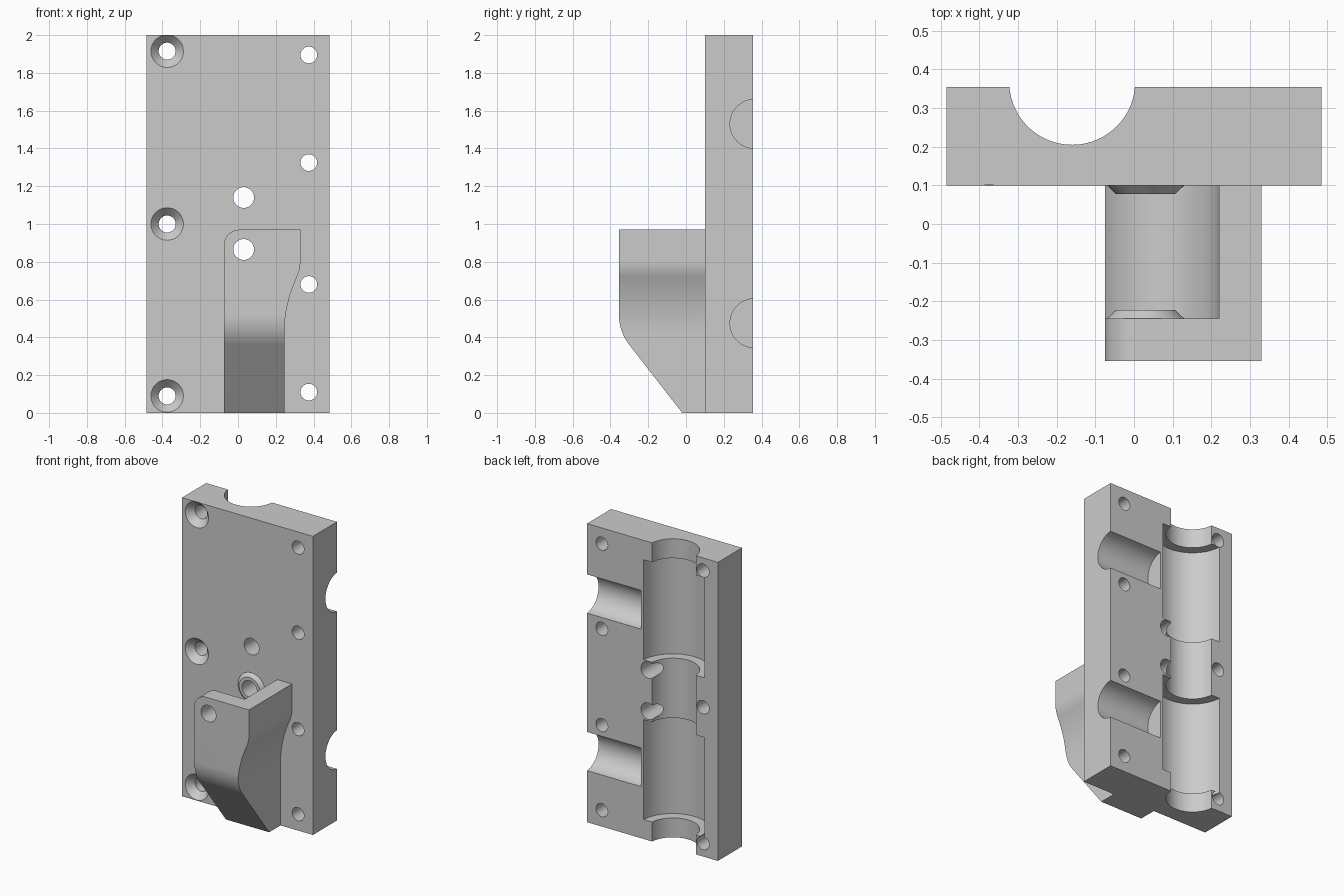
import bpy, bmesh, math
from mathutils import Matrix, Vector

if "Cube" in bpy.data.objects:
    bpy.data.objects.remove(bpy.data.objects["Cube"], do_unlink=True)

grey = bpy.data.materials.new("light_grey")
grey.use_nodes = True
colour = (0.6, 0.6, 0.6, 1)
grey.diffuse_color = colour
grey.node_tree.nodes["Principled BSDF"].inputs["Base Color"].default_value = colour


def finish(name, bm):
    bmesh.ops.recalc_face_normals(bm, faces=bm.faces)
    mesh = bpy.data.meshes.new(name)
    bm.to_mesh(mesh)
    bm.free()
    mesh.materials.append(grey)
    obj = bpy.data.objects.new(name, mesh)
    bpy.context.collection.objects.link(obj)
    return obj


def box(name, lo, hi):
    bm = bmesh.new()
    lo, hi = Vector(lo), Vector(hi)
    size = Matrix.Diagonal((*(hi - lo), 1))
    bmesh.ops.create_cube(bm, size=1, matrix=Matrix.Translation((lo + hi) / 2) @ size)
    return finish(name, bm)


def cone(name, start, end, r1, r2=None, segments=64):
    """Cylinder or frustum between two points."""
    bm = bmesh.new()
    start, end = Vector(start), Vector(end)
    axis = end - start
    turn = axis.to_track_quat('Z', 'Y').to_matrix().to_4x4()
    bmesh.ops.create_cone(bm, cap_ends=True, segments=segments, radius1=r1,
                          radius2=r1 if r2 is None else r2, depth=axis.length,
                          matrix=Matrix.Translation((start + end) / 2) @ turn)
    return finish(name, bm)


def prism(name, points, offset):
    """Closed outline swept along a vector."""
    bm = bmesh.new()
    face = bm.faces.new([bm.verts.new(p) for p in points])
    swept = bmesh.ops.extrude_face_region(bm, geom=[face])["geom"]
    verts = [g for g in swept if isinstance(g, bmesh.types.BMVert)]
    bmesh.ops.translate(bm, vec=offset, verts=verts)
    return finish(name, bm)


def combine(obj, tool, operation='DIFFERENCE'):
    mod = obj.modifiers.new("cut", 'BOOLEAN')
    mod.operation, mod.solver, mod.object = operation, 'EXACT', tool
    bpy.context.view_layer.objects.active = obj
    bpy.ops.object.modifier_apply(modifier=mod.name)
    bpy.data.objects.remove(tool, do_unlink=True)


def drill(obj, x, z, r):
    combine(obj, cone("drill", (x, -0.6, z), (x, 0.6, z), r, segments=48))


# Mounting plate
FRONT, BACK = 0.10, 0.355
plate = box("mounting_plate", (-0.485, FRONT, 0), (0.485, BACK, 2))

# Stepped vertical channel in the back
AX, AY = -0.16, 0.368
for lo, hi, r in ((-0.1, 2.1, 0.163), (0.13, 0.80, 0.226), (1.20, 1.87, 0.226)):
    combine(plate, cone("bore", (AX, AY, lo), (AX, AY, hi), r, segments=96))

# Two side grooves in the back
for z in (0.475, 1.53):
    combine(plate, cone("groove", (0.085, 0.363, z), (0.7, 0.363, z), 0.13))

# Countersunk holes on one side
for z in (0.09, 1.0, 1.915):
    drill(plate, -0.375, z, 0.045)
    combine(plate, cone("countersink", (-0.375, FRONT - 0.001, z),
                        (-0.375, FRONT + 0.045, z), 0.087, 0.045))

# Plain holes on the other side
for z in (0.11, 0.68, 1.325, 1.895):
    drill(plate, 0.375, z, 0.044)

# Axle holes
HX, HZ, HR = 0.03, 0.865, 0.055
drill(plate, HX, HZ, HR)
drill(plate, HX, 1.14, HR)

# Bracket outline: rounded corner on one side, S-curve on the other
L, TOP, CORNER, N = -0.075, 0.97, 0.085, 16
outline = [(L, 0), (0.245, 0)]
outline += [(0.245 + 0.067 * (i / N) ** 2, 0.42 + 0.30 * i / N) for i in range(N + 1)]
outline += [(0.33 - 0.018 * (1 - i / N) ** 2, 0.72 + 0.08 * i / N) for i in range(1, N + 1)]
outline.append((0.33, TOP))
for i in range(N + 1):
    a = math.pi / 2 * (1 + i / N)
    outline.append((L + CORNER * (1 + math.cos(a)), TOP - CORNER * (1 - math.sin(a))))
bracket = prism("bracket", [(x, -0.355, z) for x, z in outline], (0, FRONT + 0.355, 0))

# Sloping lower front with a rounded transition
p0, p1, p2 = Vector((-0.355, 0.52)), Vector((-0.355, 0.431)), Vector((-0.30, 0.36))
slope = [p0 * (1 - t) ** 2 + p1 * 2 * t * (1 - t) + p2 * t * t
         for t in (i / N for i in range(N + 1))]
foot = Vector((-0.02, 0))
slope += [foot + (foot - p2) * 0.2, Vector((-0.5, -0.072)), Vector((-0.5, 0.52))]
combine(bracket, prism("slope", [(-0.5, y, z) for y, z in slope], (1, 0, 0)))

# Wheel pocket, open at the top and on one side
INNER = -0.245
combine(bracket, cone("pocket", (HX, INNER, HZ), (HX, 0.3, HZ), 0.19, segments=96))
combine(bracket, box("pocket_top", (-0.16, INNER, HZ), (0.22, 0.3, 1.2)))
drill(bracket, HX, HZ, HR)

# Tapered bosses around the axle hole
parts = [plate, bracket]
for name, y, out in (("plate_boss", FRONT, -0.022), ("bracket_boss", INNER, 0.022)):
    boss = cone(name, (HX, y, HZ), (HX, y + out, HZ), 0.10, 0.077)
    drill(boss, HX, HZ, HR)
    parts.append(boss)

for obj in bpy.context.selected_objects:
    obj.select_set(False)
for obj in parts:
    obj.select_set(True)
bpy.context.view_layer.objects.active = plate
bpy.ops.object.shade_smooth_by_angle(angle=math.radians(25))
